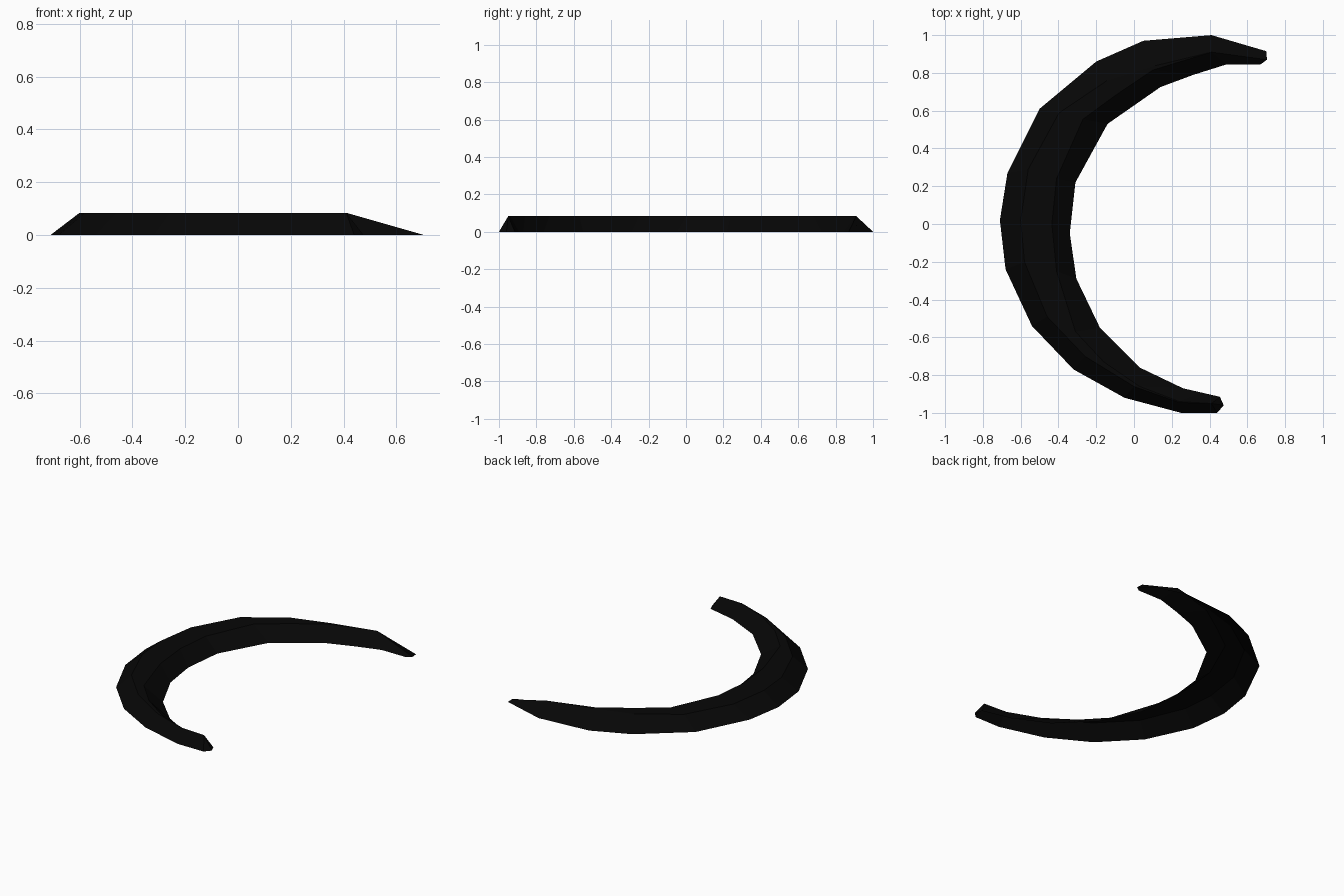
import bpy, bmesh

HEIGHT = 0.084

# Stations along the arc: outer base, outer top, inner top, inner base (x, y)
stations = [
    ((0.41, 1.0), (0.41, 0.91), (0.41, 0.91), (0.49, 0.845)),
    ((0.05, 0.97), (0.112, 0.838), (0.10, 0.815), (0.315, 0.79)),
    ((-0.20, 0.86), (-0.142, 0.76), (-0.10, 0.68), (0.14, 0.725)),
    ((-0.50, 0.61), (-0.397, 0.588), (-0.27, 0.555), (-0.14, 0.53)),
    ((-0.67, 0.27), (-0.56, 0.29), (-0.41, 0.24), (-0.31, 0.22)),
    ((-0.71, 0.02), (-0.60, 0.02), (-0.435, 0.0), (-0.34, -0.05)),
    ((-0.68, -0.24), (-0.58, -0.20), (-0.41, -0.25), (-0.305, -0.29)),
    ((-0.54, -0.54), (-0.46, -0.49), (-0.31, -0.57), (-0.18, -0.55)),
    ((-0.32, -0.77), (-0.26, -0.70), (-0.16, -0.73), (0.03, -0.76)),
    ((-0.05, -0.92), (0.0, -0.86), (0.03, -0.86), (0.26, -0.87)),
    ((0.25, -1.0), (0.24, -0.945), (0.24, -0.94), (0.36, -0.893)),
    ((0.44, -1.0), (0.41, -0.95), (0.41, -0.95), (0.455, -0.915)),
]
heights = (0, HEIGHT, HEIGHT, 0)
rings = [[(x, y, z) for (x, y), z in zip(s, heights)] for s in stations]

# Upper tip tapers down to the floor
rings.insert(0, [(0.70, 0.915, 0), (0.704, 0.87, 0),
                 (0.704, 0.87, 0), (0.67, 0.845, 0)])

# Skin the sections into a faceted shell, open underneath
bm = bmesh.new()
loops = [[bm.verts.new(p) for p in r] for r in rings]
for a, b in zip(loops, loops[1:]):
    for k in range(3):
        bm.faces.new((a[k], a[k + 1], b[k + 1], b[k]))

# Blunt lower tip
nose = bm.verts.new((0.475, -0.96, 0))
last = loops[-1]
bm.faces.new((last[0], last[1], nose))
bm.faces.new((last[2], last[3], nose))

bmesh.ops.remove_doubles(bm, verts=bm.verts, dist=0.0005)
bmesh.ops.recalc_face_normals(bm, faces=bm.faces)
bm.normal_update()
if sum(f.normal.z for f in bm.faces) < 0:
    bmesh.ops.reverse_faces(bm, faces=bm.faces)

mesh = bpy.data.meshes.new("crescent")
bm.to_mesh(mesh)
bm.free()

black = bpy.data.materials.new("black")
black.diffuse_color = (0.002, 0.002, 0.002, 1)
mesh.materials.append(black)
crescent = bpy.data.objects.new("crescent", mesh)
bpy.context.collection.objects.link(crescent)
